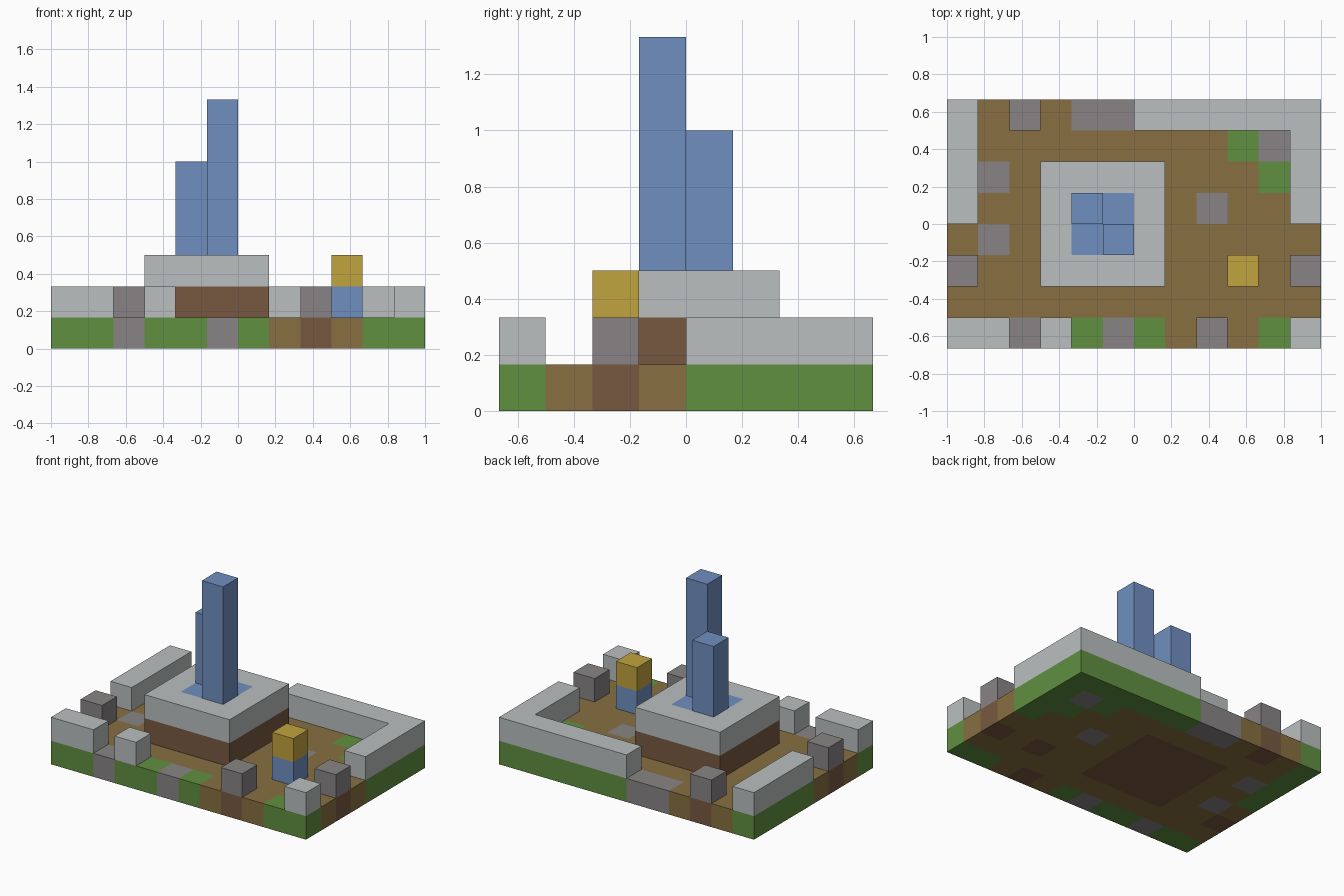
import bpy
import bmesh
from mathutils import Vector

CELL = 1 / 6            # one block; the plot is 12 x 8 blocks
COLS, ROWS = 12, 8

start_cube = bpy.data.objects.get("Cube")
if start_cube:
    bpy.data.objects.remove(start_cube, do_unlink=True)


def to_linear(c):
    return c / 12.92 if c <= 0.04045 else ((c + 0.055) / 1.055) ** 2.4


def material(name, red, green, blue):
    mat = bpy.data.materials.new(name)
    mat.use_nodes = True
    color = [to_linear(c / 255) for c in (red, green, blue)] + [1]
    mat.diffuse_color = color
    bsdf = next(n for n in mat.node_tree.nodes if n.type == 'BSDF_PRINCIPLED')
    bsdf.inputs["Base Color"].default_value = color
    return mat


earth = material("earth_brown", 135, 111, 64)
grass = material("grass_green", 96, 144, 64)
timber = material("dark_brown", 119, 89, 65)
stone = material("stone_grey", 136, 132, 133)
pale = material("pale_grey", 186, 191, 191)
blue = material("slate_blue", 112, 143, 192)
gold = material("gold", 192, 163, 63)


def to_world(i, j, k):
    return Vector((i - COLS / 2, j - ROWS / 2, k)) * CELL


def finish(bm, name, mats):
    bmesh.ops.recalc_face_normals(bm, faces=bm.faces)
    mesh = bpy.data.meshes.new(name)
    bm.to_mesh(mesh)
    bm.free()
    for mat in mats:
        mesh.materials.append(mat)
    obj = bpy.data.objects.new(name, mesh)
    bpy.context.collection.objects.link(obj)
    return obj


def make_prism(outline, bottom, top):
    """Extrude a plan outline, in block units, between two levels."""
    bm = bmesh.new()
    face = bm.faces.new([bm.verts.new(to_world(i, j, bottom)) for i, j in outline])
    moved = bmesh.ops.extrude_face_region(bm, geom=[face], use_keep_orig=True)
    for v in moved["geom"]:
        if isinstance(v, bmesh.types.BMVert):
            v.co.z = top * CELL
    return bm


def rectangle(i, j, wide=1, deep=1):
    return [(i, j), (i + wide, j), (i + wide, j + deep), (i, j + deep)]


def block(name, i, j, bottom, top, mat, wide=1, deep=1):
    return finish(make_prism(rectangle(i, j, wide, deep), bottom, top), name, [mat])


def tiled_slab(name, i, j, wide, deep, level, tiles, base):
    """A one-block slab cut along the grid and coloured tile by tile."""
    bm = make_prism(rectangle(i, j, wide, deep), level, level + 1)
    cuts = [(to_world(c, 0, 0), (1, 0, 0)) for c in range(i + 1, i + wide)]
    cuts += [(to_world(0, r, 0), (0, 1, 0)) for r in range(j + 1, j + deep)]
    for point, normal in cuts:
        geom = bm.verts[:] + bm.edges[:] + bm.faces[:]
        bmesh.ops.bisect_plane(bm, geom=geom, plane_co=point, plane_no=normal)
    bmesh.ops.recalc_face_normals(bm, faces=bm.faces)
    mats = [base] + sorted(set(tiles.values()), key=lambda m: m.name)
    for face in bm.faces:
        inside = (face.calc_center_median() - face.normal * CELL * 0.1) / CELL
        spot = (int(inside.x + COLS / 2), int(inside.y + ROWS / 2))
        face.material_index = mats.index(tiles.get(spot, base))
    return finish(bm, name, mats)


tiles = {}


def paint(mat, i, j, wide=1, deep=1):
    for c in range(i, i + wide):
        for r in range(j, j + deep):
            tiles[c, r] = mat


# Flat patches of grass and paving
for spot in [(4, 0), (6, 0), (10, 0), (10, 5), (9, 6)]:
    paint(grass, *spot)
for spot in [(2, 0), (5, 0), (1, 3), (1, 5), (8, 4), (10, 6), (4, 7), (5, 7)]:
    paint(stone, *spot)

# Straight outer walls on grass footings
for name, i, j, wide, deep in [("front_right_wall", 0, 0, 2, 1),
                               ("front_wall_stub", 3, 0, 1, 1),
                               ("front_left_corner", 11, 0, 1, 1),
                               ("right_wall", 0, 4, 1, 4)]:
    block(name, i, j, 1, 2, pale, wide, deep)
    paint(grass, i, j, wide, deep)

# L-shaped wall round the back left corner
corner = [(6, 7), (11, 7), (11, 4), (12, 4), (12, 8), (6, 8)]
finish(make_prism(corner, 1, 2), "back_left_wall", [pale])
paint(grass, 6, 7, wide=6)
paint(grass, 11, 4, deep=4)

# Gate posts on dark footings
for name, i, j in [("front_gate_post", 8, 0), ("right_gate_post", 0, 2),
                   ("left_gate_post", 11, 2), ("back_gate_post", 2, 7)]:
    block(name, i, j, 1, 2, stone, 1, 1)
    paint(timber, i, j)

# Small gold-topped pillar
block("pillar_base", 9, 2, 1, 2, blue)
block("pillar_top", 9, 2, 2, 3, gold)
paint(timber, 9, 2)

# Central keep: dark plinth, pale terrace with a blue centre, two towers
block("keep_plinth", 3, 2, 1, 2, timber, 4, 4)
paint(timber, 3, 2, 4, 4)
centre = {(c, r): blue for c in (4, 5) for r in (3, 4)}
tiled_slab("keep_terrace", 3, 2, 4, 4, 2, centre, pale)
block("tall_tower", 5, 3, 3, 8, blue)
block("short_tower", 4, 4, 3, 6, blue)

# Ground
tiled_slab("ground", 0, 0, COLS, ROWS, 0, tiles, earth)
